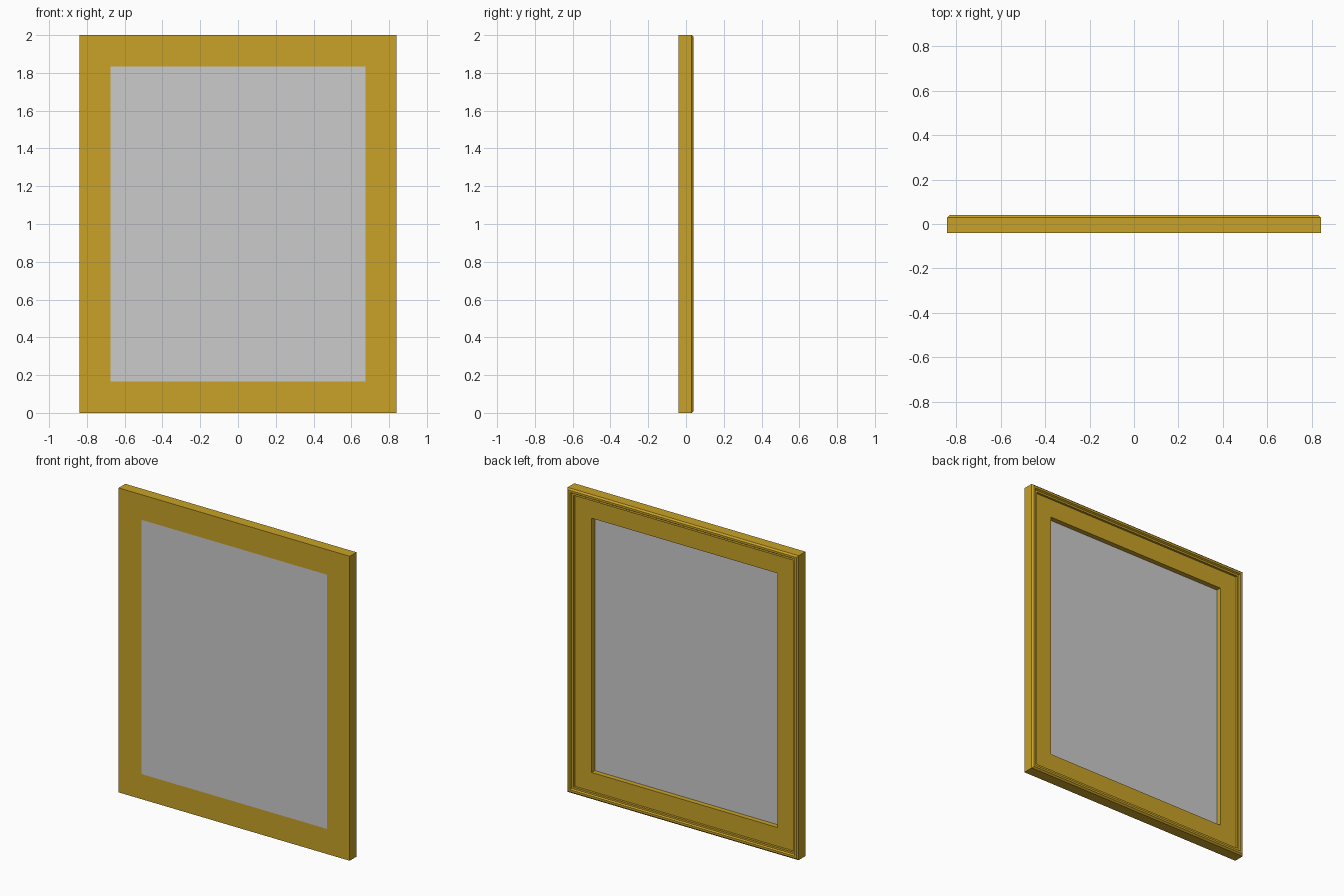
import bpy, bmesh

if "Cube" in bpy.data.objects:
    bpy.data.objects.remove(bpy.data.objects["Cube"])

W, H = 0.84, 1.0          # half width, half height
BORDER = 0.165            # visible frame width

def material(name, colour):
    m = bpy.data.materials.new(name)
    m.diffuse_color = colour
    m.use_nodes = True
    m.node_tree.nodes["Principled BSDF"].inputs["Base Color"].default_value = m.diffuse_color
    return m

def make_object(name, bm, mat=None):
    bmesh.ops.recalc_face_normals(bm, faces=bm.faces)
    me = bpy.data.meshes.new(name)
    bm.to_mesh(me)
    bm.free()
    ob = bpy.data.objects.new(name, me)
    bpy.context.collection.objects.link(ob)
    if mat:
        me.materials.append(mat)
    return ob

def rect_ring(bm, inset, y):
    x, z = W - inset, H - inset
    return [bm.verts.new((sx * x, y, H + sz * z))
            for sx, sz in ((-1, -1), (1, -1), (1, 1), (-1, 1))]

# Mitred frame: moulding section (inset from outer edge, depth) swept round
section = [
    (BORDER, -0.04), (0, -0.04), (0, 0.03), (0.01, 0.04),   # front, side, bevel
    (0.024, 0.04), (0.03, 0.03), (0.042, 0.03),             # rim and bead
    (0.042, 0.015), (BORDER, 0.015),                        # flat back border
]
bm = bmesh.new()
rings = [rect_ring(bm, *p) for p in section]
for a, b in zip(rings, rings[1:] + rings[:1]):
    for i in range(4):
        j = (i + 1) % 4
        bm.faces.new((a[i], a[j], b[j], b[i]))
make_object("frame", bm, material("gold", (0.58, 0.36, 0.02, 1)))

# Panel, flush with the front of the frame and recessed at the back
bm = bmesh.new()
front, back = rect_ring(bm, BORDER, -0.04), rect_ring(bm, BORDER, -0.018)
bm.faces.new(front)
bm.faces.new(back)
for i in range(4):
    j = (i + 1) % 4
    bm.faces.new((front[i], front[j], back[j], back[i]))
make_object("panel", bm)
